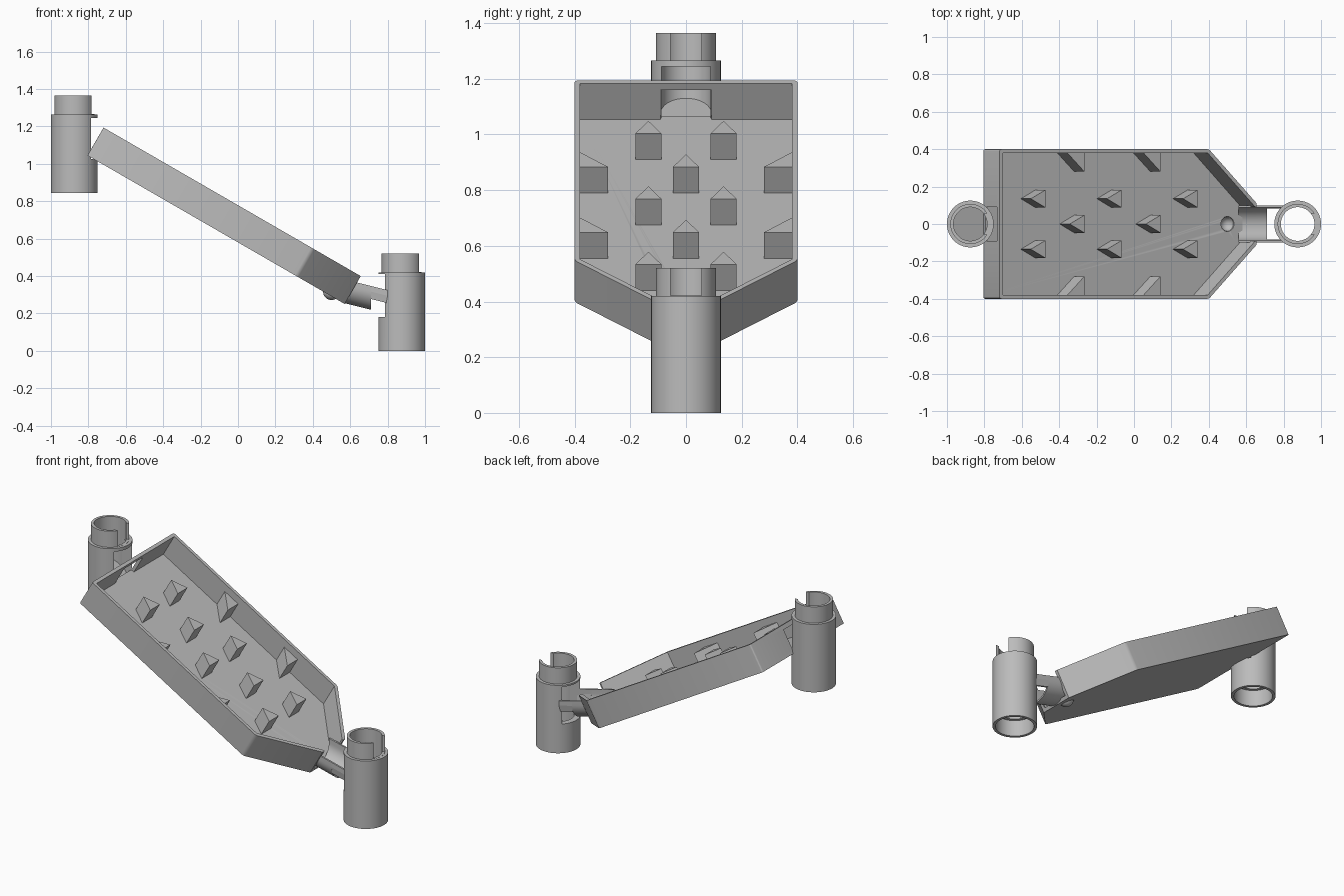
import bpy, bmesh, math
from mathutils import Matrix, Vector

if "Cube" in bpy.data.objects:
    bpy.data.objects.remove(bpy.data.objects["Cube"])

grey = bpy.data.materials.new("mid grey")
grey.use_nodes = True
COLOUR = (0.5, 0.5, 0.5, 1)
grey.diffuse_color = COLOUR
grey.node_tree.nodes["Principled BSDF"].inputs["Base Color"].default_value = COLOUR

# Frame of the sloping tray: u runs downhill, y across, w out of the floor
SLOPE = math.radians(30)
TRAY = Matrix.Translation((-0.805, 0, 1.045)) @ Matrix.Rotation(SLOPE, 4, 'Y')
FLOOR = 0.022


def finish(name, bm, matrix=Matrix()):
    bmesh.ops.recalc_face_normals(bm, faces=bm.faces)
    bm.transform(matrix)
    mesh = bpy.data.meshes.new(name)
    bm.to_mesh(mesh)
    bm.free()
    mesh.materials.append(grey)
    obj = bpy.data.objects.new(name, mesh)
    bpy.context.collection.objects.link(obj)
    return obj


def prism(name, points, vector, matrix=Matrix(), round_corners=0):
    """Extrude a flat outline along a vector."""
    bm = bmesh.new()
    face = bm.faces.new([bm.verts.new(p) for p in points])
    out = bmesh.ops.extrude_face_region(bm, geom=[face])
    moved = [g for g in out["geom"] if isinstance(g, bmesh.types.BMVert)]
    bmesh.ops.translate(bm, verts=moved, vec=vector)
    if round_corners:
        direction = Vector(vector).normalized()
        edges = [e for e in bm.edges
                 if abs((e.verts[0].co - e.verts[1].co).normalized().dot(direction)) > 0.9
                 and abs(e.verts[0].co.y) > 0.3]
        bmesh.ops.bevel(bm, geom=edges, offset=round_corners, segments=3,
                        profile=0.5, affect='EDGES')
    return finish(name, bm, matrix)


def box(name, low, high, matrix=Matrix()):
    (a, b, c), (d, e, f) = low, high
    return prism(name, [(a, b, c), (d, b, c), (d, e, c), (a, e, c)], (0, 0, f - c), matrix)


def cut(obj, cutters):
    """Subtract the cutters, then discard them."""
    for cutter in cutters:
        cutter.hide_render = True
        mod = obj.modifiers.new("cut", 'BOOLEAN')
        mod.operation, mod.solver, mod.object = 'DIFFERENCE', 'EXACT', cutter
    bpy.context.view_layer.update()
    result = bpy.data.meshes.new_from_object(
        obj.evaluated_get(bpy.context.evaluated_depsgraph_get()))
    obj.modifiers.clear()
    obj.data = result
    for cutter in cutters:
        bpy.data.objects.remove(cutter)


def smooth(obj):
    bpy.ops.object.select_all(action='DESELECT')
    obj.select_set(True)
    bpy.context.view_layer.objects.active = obj
    bpy.ops.object.shade_smooth_by_angle(angle=math.radians(30))


def tube(name, x, z, side, window_top):
    """Stacking tube: socket below, neck above, notch in the neck, window on one side."""
    profile = [(0.108, 0), (0.125, 0), (0.125, 0.42), (0.107, 0.42),
               (0.107, 0.52), (0.09, 0.52), (0.09, 0.1), (0.108, 0.1)]
    steps = 64
    bm = bmesh.new()
    rings = []
    for i in range(steps):
        a = math.tau * i / steps
        rings.append([bm.verts.new((r * math.cos(a), r * math.sin(a), h)) for r, h in profile])
    for i in range(steps):
        here, there = rings[i], rings[(i + 1) % steps]
        for j in range(len(profile)):
            k = (j + 1) % len(profile)
            bm.faces.new((here[j], there[j], there[k], here[k]))
    place = Matrix.Translation((x, 0, z))
    obj = finish(name, bm, place)
    near, far = sorted((0.02 * side, 0.2 * side))
    cut(obj, [box("window_cutter", (near, -0.088, 0.18), (far, 0.088, window_top), place),
              box("notch_cutter", (0.02, -0.055, 0.421), (0.2, 0.055, 0.6), place)])
    smooth(obj)


tube("upper_tube", -0.875, 0.845, 1, 0.40)
tube("lower_tube", 0.875, 0, -1, 0.41)

# Sloping floor inside the upper tube
bm = bmesh.new()
bmesh.ops.create_cone(bm, cap_ends=True, segments=48, radius1=0.095, radius2=0.095, depth=0.02)
for v in bm.verts:
    v.co.z -= v.co.x * math.tan(SLOPE)
smooth(finish("upper_tube_floor", bm, Matrix.Translation((-0.875, 0, 1.068))))

# Tray: solid outline hollowed out, with an inlet, an open end and a dimple
LENGTH, TAPER = 1.588, 1.293
outline = [(0, -0.4, 0), (TAPER, -0.4, 0), (LENGTH, -0.11, 0),
           (LENGTH, 0.11, 0), (TAPER, 0.4, 0), (0, 0.4, 0)]
inside = [(0.02, -0.38, FLOOR), (TAPER - 0.008, -0.38, FLOOR), (1.61, -0.06, FLOOR),
          (1.61, 0.06, FLOOR), (TAPER - 0.008, 0.38, FLOOR), (0.02, 0.38, FLOOR)]
tray = prism("tray", outline, (0, 0, 0.172), TRAY, 0.012)
bm = bmesh.new()
bmesh.ops.create_uvsphere(bm, u_segments=32, v_segments=16, radius=0.04)
DIMPLE = TRAY @ Matrix.Translation((1.494, 0, FLOOR))
dimple_cutter = finish("dimple_cutter", bm, DIMPLE)
cut(tray, [prism("hollow_cutter", inside, (0, 0, 0.3), TRAY),
           box("inlet_cutter", (-0.05, -0.092, FLOOR), (0.05, 0.092, 0.145), TRAY),
           box("outlet_cutter", (1.54, -0.09, FLOOR), (1.7, 0.09, 0.3), TRAY),
           dimple_cutter])
smooth(tray)

# Bowl under the dimple
bm = bmesh.new()
bmesh.ops.create_uvsphere(bm, u_segments=32, v_segments=16, radius=0.045)
bmesh.ops.delete(bm, geom=[v for v in bm.verts if v.co.z > -0.001], context='VERTS')
bowl = finish("dimple_bowl", bm, DIMPLE)
shell = bowl.modifiers.new("shell", 'SOLIDIFY')
shell.thickness, shell.offset = 0.006, -1
smooth(bowl)

# Wedge pegs pointing uphill
PEG = 0.11


def peg(name, u, points):
    prism(name, [(u + a, b, FLOOR - 0.002) for a, b in points], (0, 0, PEG), TRAY)


for i in range(3):
    for side, label in ((-1, "right"), (1, "left")):
        y = side * 0.135
        peg(f"{label}_peg_{i + 1}", 0.308 + 0.47 * i,
            [(0, y - 0.047), (0, y + 0.047), (-0.09, y)])
for i in range(2):
    u = 0.548 + 0.47 * i
    peg(f"centre_peg_{i + 1}", u, [(0, -0.047), (0, 0.047), (-0.09, 0)])
    for side, label in ((-1, "right"), (1, "left")):
        peg(f"{label}_wall_peg_{i + 1}", u,
            [(0, side * 0.28), (0, side * 0.385), (-0.11, side * 0.385)])

# Half-pipe spout with side rails reaching the lower tube
FALL = 0.25


def arc(radius, drop):
    turns = [math.pi * i / 24 for i in range(25)]
    return [(0.56, -radius * math.cos(a), drop - radius * math.sin(a)) for a in turns]


TOP = 0.325 + FALL * (0.80 - 0.56)
section = ([(0.56, -0.1, 0)] + arc(0.1, -0.027) + [(0.56, 0.1, 0), (0.56, 0.089, 0)]
           + arc(0.089, -0.027)[::-1] + [(0.56, -0.089, 0)])
lift = Matrix.Translation((0, 0, TOP))
smooth(prism("spout", section, (0.15, 0, -0.15 * FALL), lift))
for side, label in ((-1, "right"), (1, "left")):
    rail = [(0.71, side * y, z - 0.15 * FALL)
            for y, z in ((0.1, 0), (0.1, -0.03), (0.094, -0.07), (0.083, -0.07), (0.089, -0.03), (0.089, 0))]
    prism(f"{label}_spout_rail", rail, (0.095, 0, -0.095 * FALL), lift)
